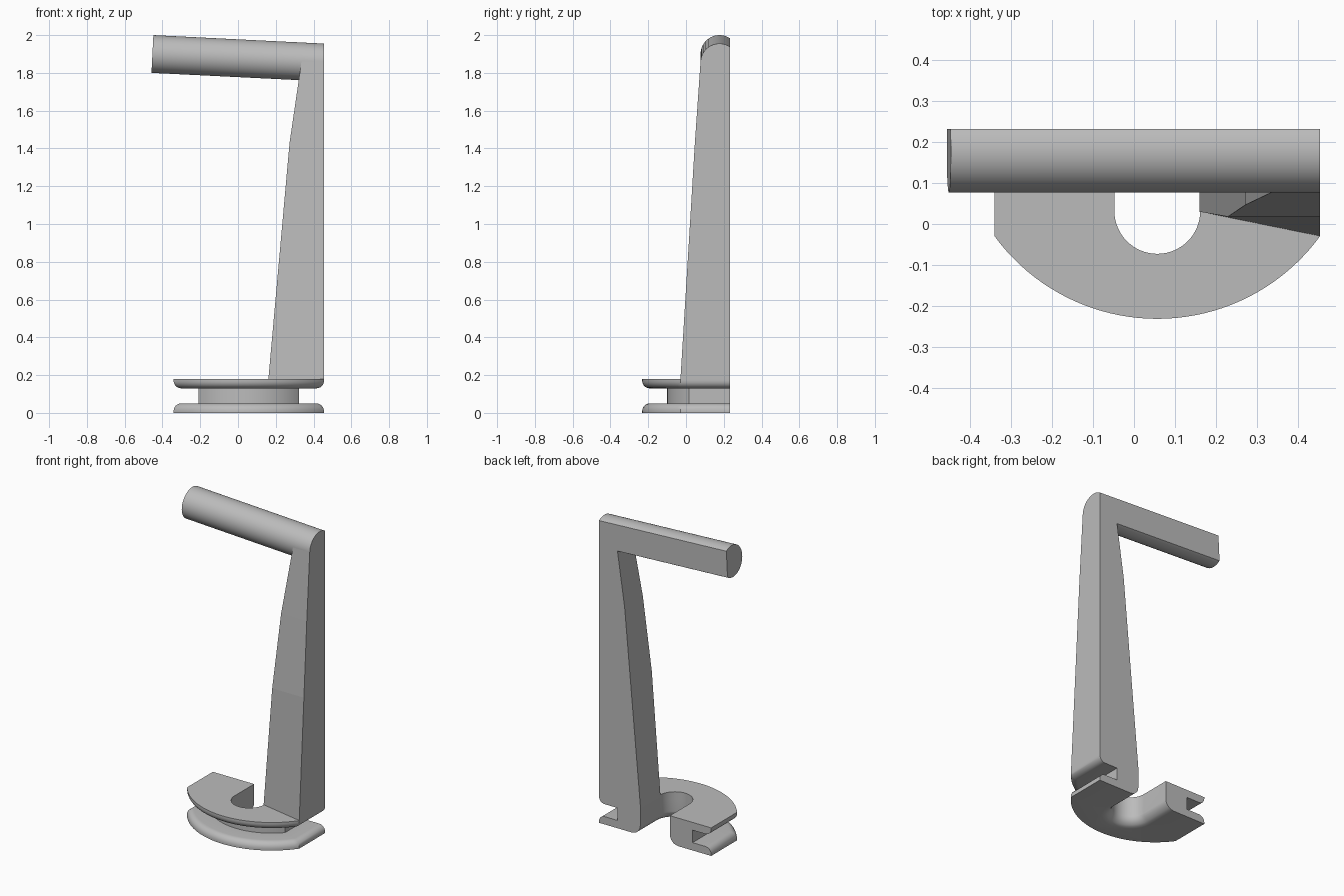
import bpy, bmesh, math

cube = bpy.data.objects.get("Cube")
if cube:
    bpy.data.objects.remove(cube, do_unlink=True)

grey = bpy.data.materials.new("plain grey")
grey.use_nodes = True
grey.diffuse_color = (0.5, 0.5, 0.5, 1)
grey.node_tree.nodes["Principled BSDF"].inputs["Base Color"].default_value = (0.5, 0.5, 0.5, 1)

BACK, SIDE = 0.232, 0.455      # shared flat back plane and outer side plane


def loft(name, rings, smooth=30):
    """Skin equal-length rings of points and cap both ends."""
    bm = bmesh.new()
    loops = [[bm.verts.new(p) for p in ring] for ring in rings]
    n = len(loops[0])
    for a, b in zip(loops, loops[1:]):
        for i in range(n):
            j = (i + 1) % n
            bm.faces.new((a[i], a[j], b[j], b[i]))
    bm.faces.new(loops[0])
    bm.faces.new(loops[-1])
    bmesh.ops.recalc_face_normals(bm, faces=bm.faces)
    mesh = bpy.data.meshes.new(name)
    bm.to_mesh(mesh)
    bm.free()
    mesh.materials.append(grey)
    obj = bpy.data.objects.new(name, mesh)
    bpy.context.collection.objects.link(obj)
    bpy.ops.object.select_all(action="DESELECT")
    obj.select_set(True)
    bpy.context.view_layer.objects.active = obj
    if smooth:
        bpy.ops.object.shade_smooth_by_angle(angle=math.radians(smooth))
    return obj


# Grooved base: U-shaped outline with a curved front, stacked in height
CX, ARC_Y, ARC_R, HALF = 0.057, 0.261, 0.493, 0.398
SLOT_R, SLOT_Y = 0.105, 0.032


def base_ring(z, inset, flare):
    r, hw = ARC_R - inset, HALF - inset
    half_angle = math.asin(hw / r)
    pts = []
    for i in range(41):
        a = half_angle * (i / 20 - 1)
        pts.append((CX + r * math.sin(a), ARC_Y - r * math.cos(a), z))
    s = SLOT_R + flare
    pts += [(CX + hw, BACK, z), (CX + s, BACK, z)]
    for i in range(33):
        a = math.pi * i / 32
        pts.append((CX + s * math.cos(a), SLOT_Y - s * math.sin(a), z))
    pts += [(CX - s, BACK, z), (CX - hw, BACK, z)]
    return pts


ROUND, FLANGE, TOP, NECK, FILLET = 0.04, 0.05, 0.18, 0.132, 0.06


def slot_flare(z):
    # rounded lower rim of the slot
    if z >= FILLET:
        return 0
    return FILLET - math.sqrt(FILLET ** 2 - (FILLET - z) ** 2)


edge = []                       # flange edge: flat rim, then rounded towards the groove
for i in range(7):
    a = math.pi / 2 * i / 6
    edge.append((FLANGE - ROUND + ROUND * math.sin(a), ROUND * (1 - math.cos(a))))
lower = [(z, 0) for z in (0, 0.004)] + edge + [(FLANGE, NECK), (FILLET, NECK)]
upper = [(TOP - z, d) for z, d in reversed([(0, 0)] + edge + [(FLANGE, NECK)])]
loft("grooved_base", [base_ring(z, d, slot_flare(z)) for z, d in lower + upper])

# Tapering post: height, inner edge x, inner front y, outer front y
levels = [
    (TOP - 0.01, 0.160, 0.030, -0.030),
    (0.95, 0.230, 0.018, 0.018),
    (1.43, 0.273, 0.047, 0.047),
    (1.86, 0.336, 0.077, 0.077),
]
loft("tapering_post", [
    [(x, yi, z), (SIDE, yo, z), (SIDE, BACK, z), (x, BACK, z)]
    for z, x, yi, yo in levels], smooth=0)

# Sloping handle: round bar with a flat back
BAR_R, BAR_Y, SLOPE = 0.1, 0.177, 0.05
cut = math.acos((BACK - BAR_Y) / BAR_R)
left_end, right_end = [], []
for i in range(41):
    a = cut + (2 * math.pi - 2 * cut) * i / 40
    y, dz = BAR_Y + BAR_R * math.cos(a), BAR_R * math.sin(a)
    left_end.append((-0.453 + SLOPE * dz, y, 1.9 + dz))
    right_end.append((SIDE, y, 1.855 + dz))
loft("flat_backed_handle", [left_end, right_end])
